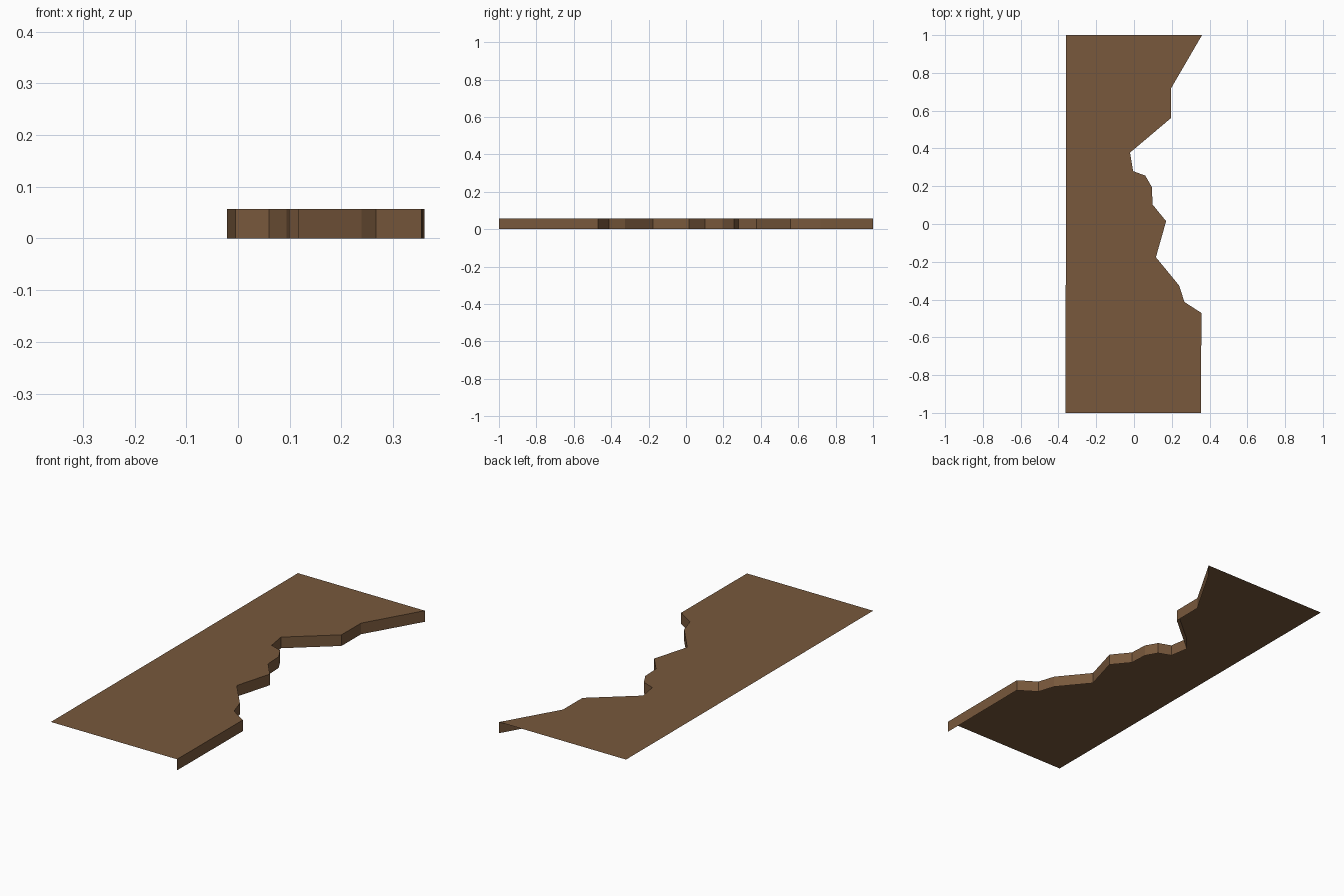
import bpy, bmesh

if "Cube" in bpy.data.objects:
    bpy.data.objects.remove(bpy.data.objects["Cube"])

# One flat brown colour
brown = bpy.data.materials.new("earth brown")
brown.diffuse_color = (0.188, 0.098, 0.045, 1)
brown.use_nodes = True
brown.node_tree.nodes["Principled BSDF"].inputs["Base Color"].default_value = brown.diffuse_color

HEIGHT = 0.057

# Straight left side and jagged right side of the ledge, front to back
left = [(-0.36, 1.0), (-0.362, -1.0)]
jagged = [(0.354, -1.0), (0.357, -0.471), (0.267, -0.413), (0.239, -0.326),
          (0.116, -0.176), (0.17, 0.015), (0.099, 0.102), (0.094, 0.196),
          (0.06, 0.256), (-0.005, 0.28), (-0.021, 0.378), (0.195, 0.56),
          (0.196, 0.718), (0.36, 1.0)]

bm = bmesh.new()
# Open shell: top surface plus walls along the jagged side only
top = [bm.verts.new((x, y, HEIGHT)) for x, y in left + jagged]
bm.faces.new(top)
edge_top = top[len(left):]
edge_low = [bm.verts.new((x, y, 0)) for x, y in jagged]
for i in range(len(jagged) - 1):
    bm.faces.new((edge_low[i], edge_low[i + 1], edge_top[i + 1], edge_top[i]))

mesh = bpy.data.meshes.new("jagged_ledge")
bm.to_mesh(mesh)
bm.free()
mesh.materials.append(brown)
ledge = bpy.data.objects.new("jagged_ledge", mesh)
bpy.context.collection.objects.link(ledge)
